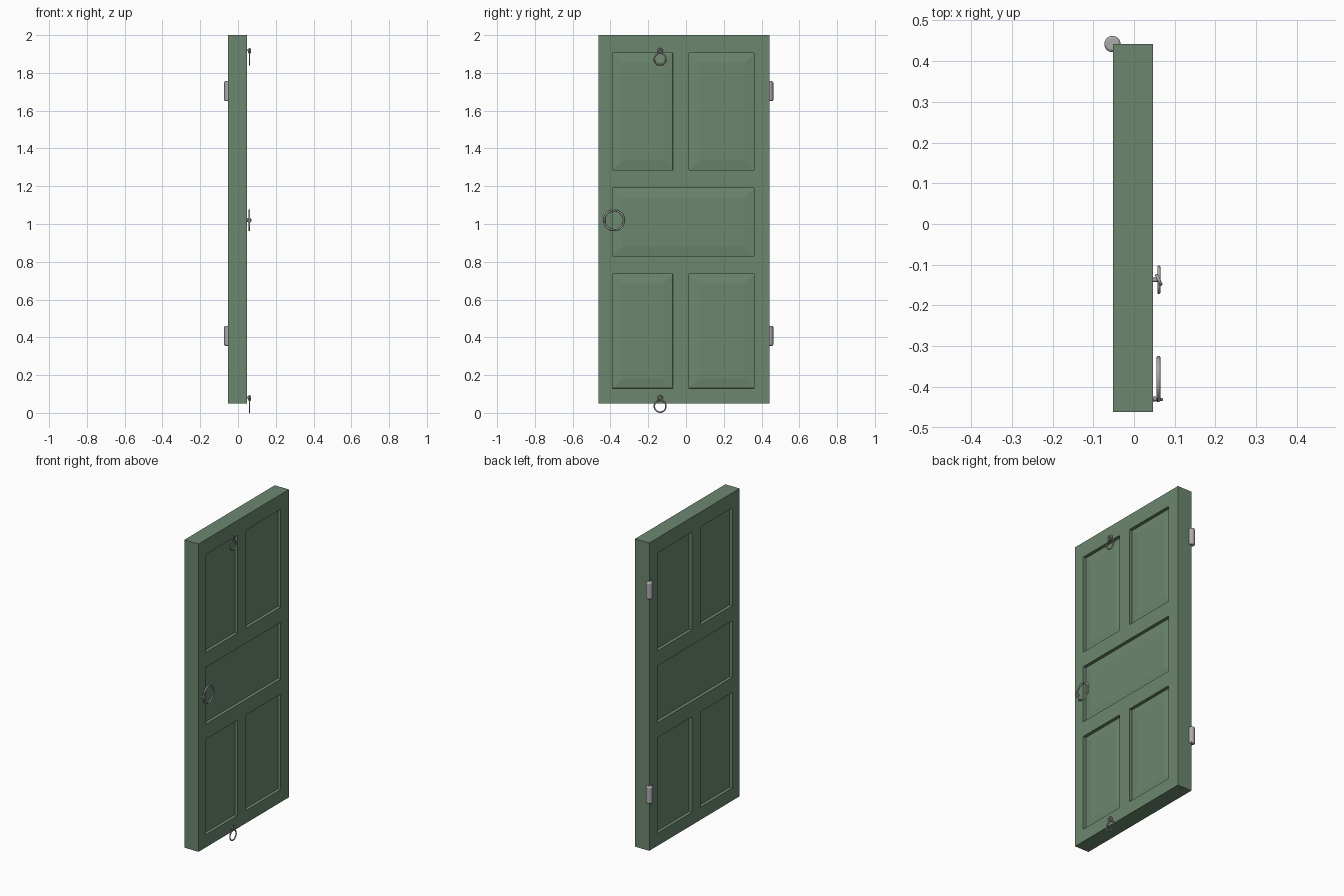
import bpy, bmesh, math
from mathutils import Vector

if "Cube" in bpy.data.objects:
    bpy.data.objects.remove(bpy.data.objects["Cube"])


def material(name, rgb):
    m = bpy.data.materials.new(name)
    m.diffuse_color = (*rgb, 1)
    m.use_nodes = True
    m.node_tree.nodes["Principled BSDF"].inputs["Base Color"].default_value = m.diffuse_color
    return m


GREEN = material("door green", (0.15, 0.245, 0.16))
STEEL = material("grey metal", (0.42, 0.41, 0.41))


def finish(ob, name, mat, smooth=True):
    ob.name = name
    ob.data.materials.append(mat)
    if smooth:
        bpy.ops.object.select_all(action='DESELECT')
        ob.select_set(True)
        bpy.context.view_layer.objects.active = ob
        bpy.ops.object.shade_smooth_by_angle(angle=math.radians(40))
    return ob


# Door slab: a grid of stiles, rails and panels, thickened, panels recessed on both sides
X0, X1 = -0.052, 0.047
YS = [-0.462, -0.39, -0.07, 0.015, 0.36, 0.442]
ZS = [0.05, 0.13, 0.735, 0.83, 1.19, 1.285, 1.905, 2.0]
bm = bmesh.new()
grid = [[bm.verts.new((X1, y, z)) for z in ZS] for y in YS]
for i in range(len(YS) - 1):
    for j in range(len(ZS) - 1):
        bm.faces.new((grid[i][j], grid[i + 1][j], grid[i + 1][j + 1], grid[i][j + 1]))
ext = bmesh.ops.extrude_face_region(bm, geom=bm.faces[:], use_keep_orig=True)
new = [v for v in ext["geom"] if isinstance(v, bmesh.types.BMVert)]
bmesh.ops.translate(bm, verts=new, vec=(X0 - X1, 0, 0))
bmesh.ops.recalc_face_normals(bm, faces=bm.faces[:])


def cells(sign, y0, y1, z0, z1):
    bm.normal_update()
    out = []
    for f in bm.faces:
        c = f.calc_center_bounds()
        if f.normal.x * sign > 0.9 and y0 < c.y < y1 and z0 < c.z < z1:
            out.append(f)
    return out


panels = []
for sign in (1, -1):
    bmesh.ops.dissolve_faces(bm, faces=cells(sign, YS[1], YS[4], ZS[3], ZS[4]))
    panels += cells(sign, YS[1], YS[4], ZS[3], ZS[4])
    for j in (1, 5):
        for i in (1, 3):
            panels += cells(sign, YS[i], YS[i + 1], ZS[j], ZS[j + 1])
bmesh.ops.inset_individual(bm, faces=panels, thickness=0.0005, depth=-0.02, use_even_offset=True)
bm.normal_update()
bmesh.ops.inset_individual(bm, faces=panels, thickness=0.05, depth=0.006, use_even_offset=True)
me = bpy.data.meshes.new("door_slab")
bm.to_mesh(me)
bm.free()
slab = bpy.data.objects.new("door_slab", me)
bpy.context.collection.objects.link(slab)
finish(slab, "door_slab", GREEN, smooth=False)


def rod(name, a, b, r, sides=16):
    a, b = Vector(a), Vector(b)
    bpy.ops.mesh.primitive_cylinder_add(vertices=sides, radius=r, depth=(b - a).length,
                                        location=(a + b) / 2)
    ob = bpy.context.object
    ob.rotation_euler = (b - a).to_track_quat('Z', 'Y').to_euler()
    return finish(ob, name, STEEL)


def ring(name, loc, major, minor, rot):
    bpy.ops.mesh.primitive_torus_add(location=loc, rotation=rot, major_radius=major,
                                     minor_radius=minor, major_segments=32, minor_segments=10)
    return finish(bpy.context.object, name, STEEL)


# Hinge barrels on the back edge, with bevelled ends
for label, z in (("upper", 1.703), ("lower", 0.408)):
    h = rod(label + "_hinge", (-0.053, 0.442, z - 0.053), (-0.053, 0.442, z + 0.053), 0.02, 24)
    b = h.modifiers.new("rounded ends", 'BEVEL')
    b.width = 0.006
    b.segments = 2
    b.limit_method = 'ANGLE'

FLAT = (0, math.pi / 2, 0)
# Large pull ring hanging from an eye near the latch edge
ring("pull_ring", (0.06, -0.381, 1.02), 0.052, 0.005, FLAT)
rod("pull_ring_post", (0.04, -0.43, 1.02), (0.054, -0.43, 1.02), 0.006)
ring("pull_ring_eye", (0.059, -0.431, 1.02), 0.009, 0.004, (math.pi / 2, 0, 0))

# Small rings at the top and bottom rails, each on an eye and post
for label, z in (("top", 1.873), ("bottom", 0.035)):
    ring(label + "_ring", (0.061, -0.137, z), 0.031, 0.004, FLAT)
    rod(label + "_ring_post", (0.03, -0.137, z + 0.047), (0.06, -0.137, z + 0.047), 0.005)
    ring(label + "_ring_eye", (0.061, -0.137, z + 0.043), 0.012, 0.004,
         (0, math.pi / 2, math.radians(25)))
